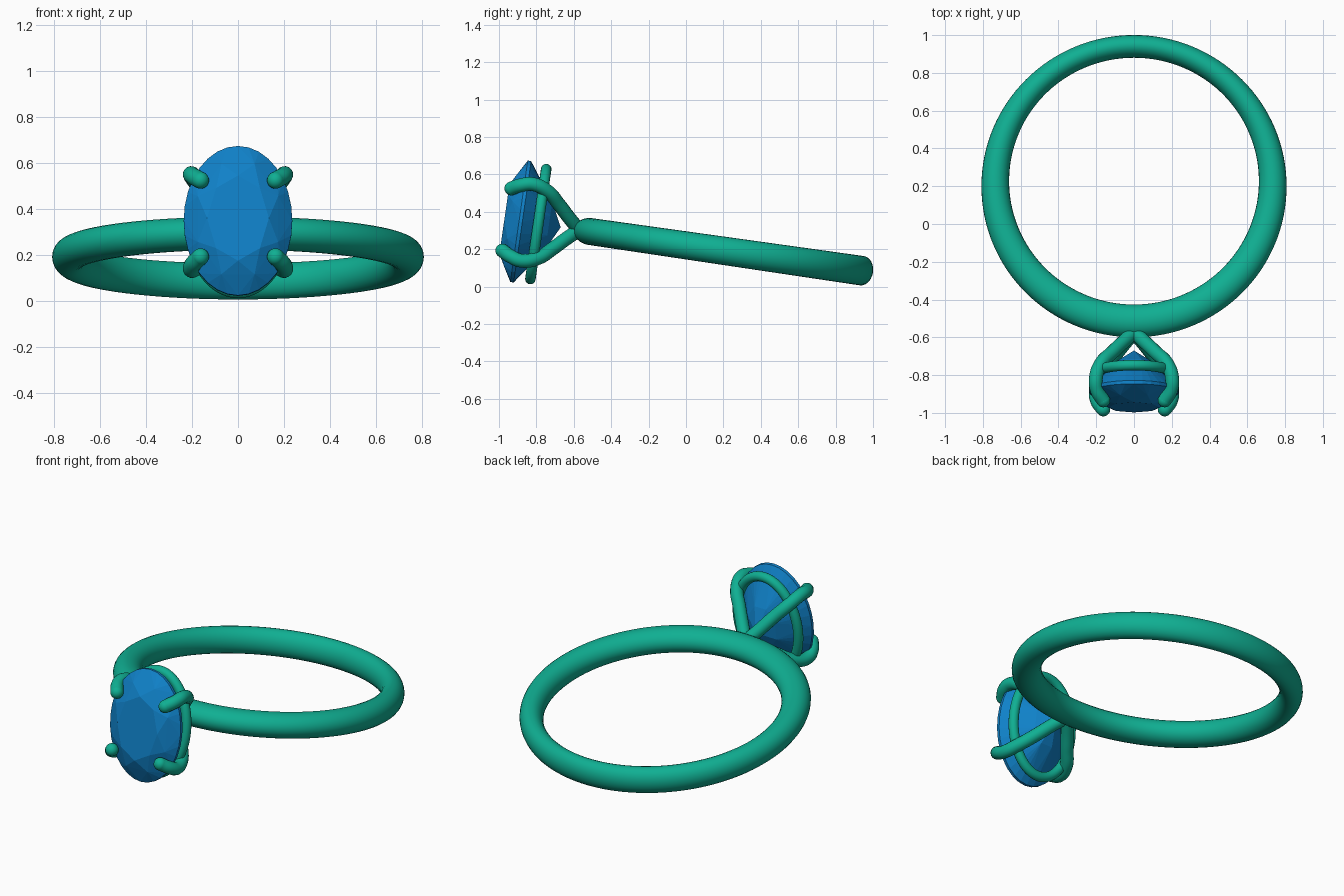
import bpy, bmesh
from math import cos, sin, pi, radians, hypot
from mathutils import Matrix

if "Cube" in bpy.data.objects:
    bpy.data.objects.remove(bpy.data.objects["Cube"])

# Everything is built in the band's own frame, then tipped as one piece
TILT = Matrix.Translation((0, 0.2, 0.192)) @ Matrix.Rotation(radians(-8.2), 4, 'X')
GEM_Y = -1.095


def material(name, color):
    m = bpy.data.materials.new(name)
    m.diffuse_color = color
    m.use_nodes = True
    m.node_tree.nodes["Principled BSDF"].inputs["Base Color"].default_value = m.diffuse_color
    return m


METAL = material("green_metal", (0.005, 0.43, 0.29, 1))
STONE = material("blue_stone", (0.005, 0.22, 0.58, 1))


def finish(name, bm, mat, smooth):
    bmesh.ops.recalc_face_normals(bm, faces=bm.faces)
    bm.transform(TILT)
    for f in bm.faces:
        f.smooth = smooth
    me = bpy.data.meshes.new(name)
    bm.to_mesh(me)
    bm.free()
    me.materials.append(mat)
    ob = bpy.data.objects.new(name, me)
    bpy.context.collection.objects.link(ob)
    return ob


def closed_loop(name, point, n=128, m=24):
    """Closed tube; point(t, p) gives the surface at loop angle t, section angle p."""
    bm = bmesh.new()
    rows = [[bm.verts.new(point(2 * pi * i / n, 2 * pi * j / m)) for j in range(m)]
            for i in range(n)]
    for i in range(n):
        a, b = rows[i], rows[(i + 1) % n]
        for j in range(m):
            k = (j + 1) % m
            bm.faces.new((a[j], b[j], b[k], a[k]))
    return finish(name, bm, METAL, True)


# Band: thicker at the setting, thinner at the back
def band_point(t, p):
    radial = 0.0737 - 0.0138 * sin(t)
    half_height = 0.0755 + 0.0035 * sin(t)
    r = 0.808 - radial + radial * cos(p)
    return r * cos(t), r * sin(t), half_height * sin(p)


# Oval gallery rail behind the stone
def rail_point(t, p):
    a, b, r = 0.203, 0.297, 0.028
    nx, nz = b * cos(t), a * sin(t)
    k = r * cos(p) / hypot(nx, nz)
    return a * cos(t) + nx * k, -1.0 + r * sin(p), b * sin(t) + nz * k


closed_loop("band", band_point)
closed_loop("gallery_rail", rail_point, 96, 16)

# Oval brilliant-cut stone: rows of (count, angle offset, scale, forward depth)
bm = bmesh.new()
for n, off, s, d in ((8, 0, 0.57, 0.088), (8, 0.5, 0.80, 0.058), (32, 0, 1.0, 0.009),
                     (32, 0, 1.0, -0.009), (8, 0.5, 0.42, -0.152), (1, 0, 0, -0.216)):
    for i in range(n):
        t = 2 * pi * (i + off) / n
        bm.verts.new((0.236 * s * cos(t), GEM_Y - d, 0.328 * s * sin(t)))
bmesh.ops.convex_hull(bm, input=bm.verts)
finish("oval_stone", bm, STONE, False)

# Four claw prongs sweeping from the band around the stone
PATH = [(0, -0.78, 0), (0.06, -0.845, 0.06), (0.115, -0.906, 0.12), (0.175, -0.976, 0.18),
        (0.202, -1.06, 0.207), (0.195, -1.12, 0.193), (0.163, -1.17, 0.168)]
for sx, side in ((1, "right"), (-1, "left")):
    for sz, level in ((1, "upper"), (-1, "lower")):
        name = f"{level}_{side}_prong"
        pts = [(sx * x, y, sz * z) for x, y, z in PATH]
        cu = bpy.data.curves.new(name, 'CURVE')
        cu.dimensions = '3D'
        cu.bevel_depth = 0.037
        cu.bevel_resolution = 6
        cu.resolution_u = 8
        sp = cu.splines.new('BEZIER')
        sp.bezier_points.add(len(pts) - 1)
        for bp, co in zip(sp.bezier_points, pts):
            bp.co = co
            bp.handle_left_type = bp.handle_right_type = 'AUTO'
        cu.materials.append(METAL)
        ob = bpy.data.objects.new(name, cu)
        ob.matrix_world = TILT
        bpy.context.collection.objects.link(ob)
        bpy.ops.object.select_all(action='DESELECT')
        ob.select_set(True)
        bpy.context.view_layer.objects.active = ob
        bpy.ops.object.convert(target='MESH')
        # Rounded tip
        bm = bmesh.new()
        bmesh.ops.create_uvsphere(bm, u_segments=20, v_segments=12, radius=0.037,
                                  matrix=Matrix.Translation(pts[-1]))
        finish(name + "_tip", bm, METAL, True)
